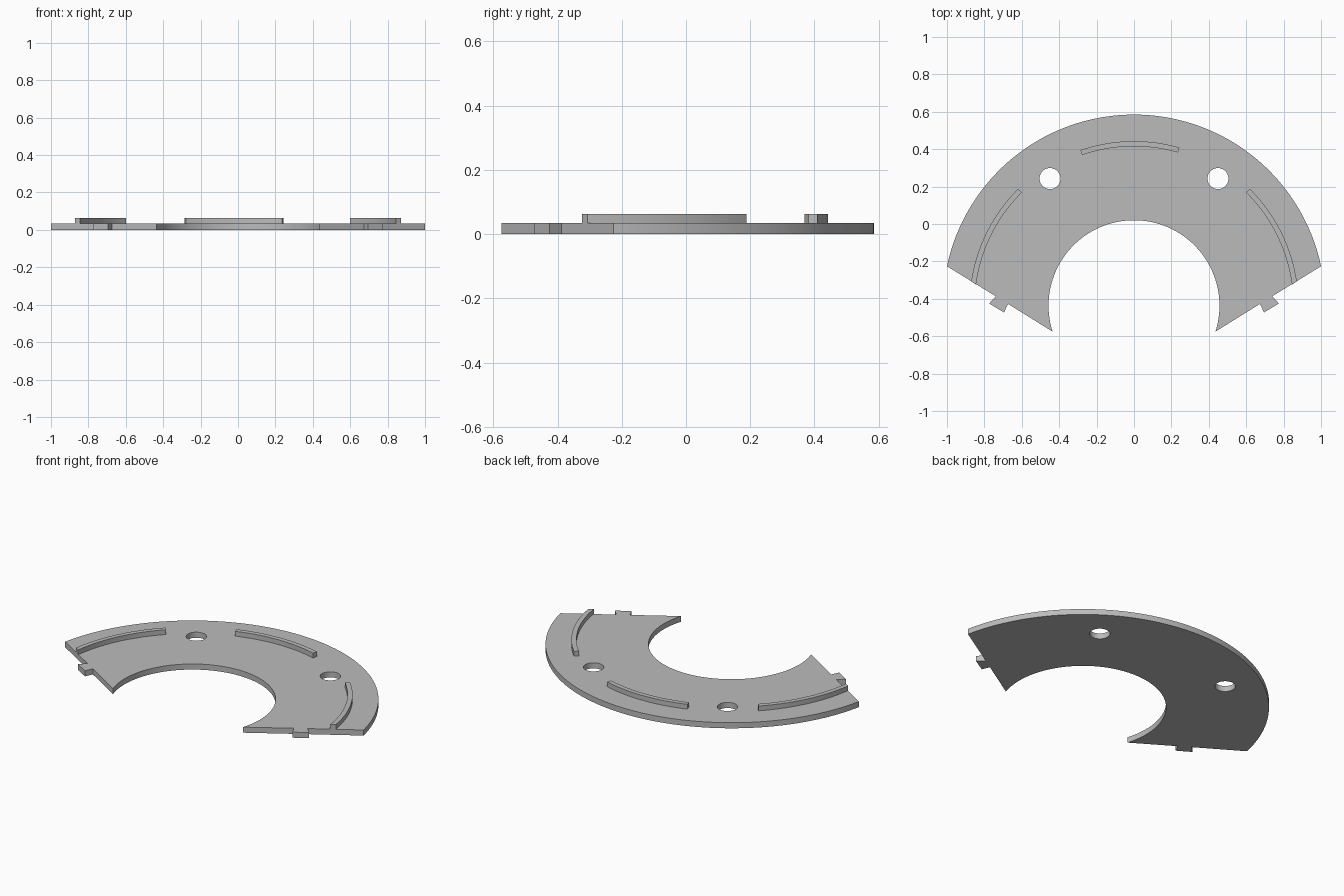
import bpy, bmesh
from math import sin, cos, radians, atan2, degrees

cube = bpy.data.objects.get("Cube")
if cube:
    bpy.data.objects.remove(cube, do_unlink=True)

PLATE_TOP, RIDGE_TOP = 0.034, 0.063
CENTRE_Y = -0.437

grey = bpy.data.materials.new("plain grey")
grey.use_nodes = True
grey.diffuse_color = (0.5, 0.5, 0.5, 1)
grey.node_tree.nodes["Principled BSDF"].inputs["Base Color"].default_value = (0.5, 0.5, 0.5, 1)


def arc(radius, start, end, steps, cx=0, cy=CENTRE_Y):
    """Points along an arc, angles in degrees."""
    angles = [radians(start + (end - start) * i / steps) for i in range(steps + 1)]
    return [(cx + radius * cos(a), cy + radius * sin(a)) for a in angles]


def angle_of(x, y):
    return degrees(atan2(y - CENTRE_Y, x))


def mirror(points):
    return [(-x, y) for x, y in reversed(points)]


def slab(name, outlines, z0, z1):
    """Extruded flat shape; outlines after the first are holes."""
    curve = bpy.data.curves.new(name, 'CURVE')
    curve.dimensions = '2D'
    curve.fill_mode = 'BOTH'
    curve.extrude = (z1 - z0) / 2
    for points in outlines:
        spline = curve.splines.new('POLY')
        spline.points.add(len(points) - 1)
        for p, (x, y) in zip(spline.points, points):
            p.co = (x, y, 0, 1)
        spline.use_cyclic_u = True
    obj = bpy.data.objects.new(name, curve)
    bpy.context.collection.objects.link(obj)
    bpy.ops.object.select_all(action='DESELECT')
    obj.select_set(True)
    bpy.context.view_layer.objects.active = obj
    bpy.ops.object.convert(target='MESH')
    obj = bpy.context.object
    obj.name = name
    # Weld caps to walls and lift to height
    bm = bmesh.new()
    bm.from_mesh(obj.data)
    bmesh.ops.remove_doubles(bm, verts=bm.verts, dist=0.0001)
    bmesh.ops.translate(bm, verts=bm.verts, vec=(0, 0, (z0 + z1) / 2))
    bmesh.ops.recalc_face_normals(bm, faces=bm.faces)
    bm.to_mesh(obj.data)
    bm.free()
    obj.data.materials.clear()
    obj.data.materials.append(grey)
    bpy.ops.object.shade_smooth_by_angle(angle=radians(30))
    return obj


# Plate: ring segment with a flared tab on each straight end and two holes
outer_end = angle_of(1.0, -0.226)
inner_end = angle_of(0.435, -0.575)
tab = [(0.674, -0.427), (0.695, -0.473), (0.775, -0.425), (0.738, -0.387)]
outline = (tab + arc(1.022, outer_end, 180 - outer_end, 96) + mirror(tab)
           + arc(0.457, 180 - inner_end, inner_end, 96))
holes = [arc(0.056, 0, 352.5, 47, side * 0.449, 0.243) for side in (1, -1)]
slab("plate", [outline] + holes, 0, PLATE_TOP)

# Raised ridges: one at the back, one on each side trimmed flush with the ends
slab("back_ridge", [arc(0.88, 74, 109, 32) + arc(0.852, 109, 74, 32)],
     PLATE_TOP, RIDGE_TOP)
side_ridge = arc(0.88, 8.5, 45.3, 32) + arc(0.852, 45.3, 7.6, 32)
slab("left_ridge", [side_ridge], PLATE_TOP, RIDGE_TOP)
slab("right_ridge", [mirror(side_ridge)], PLATE_TOP, RIDGE_TOP)
